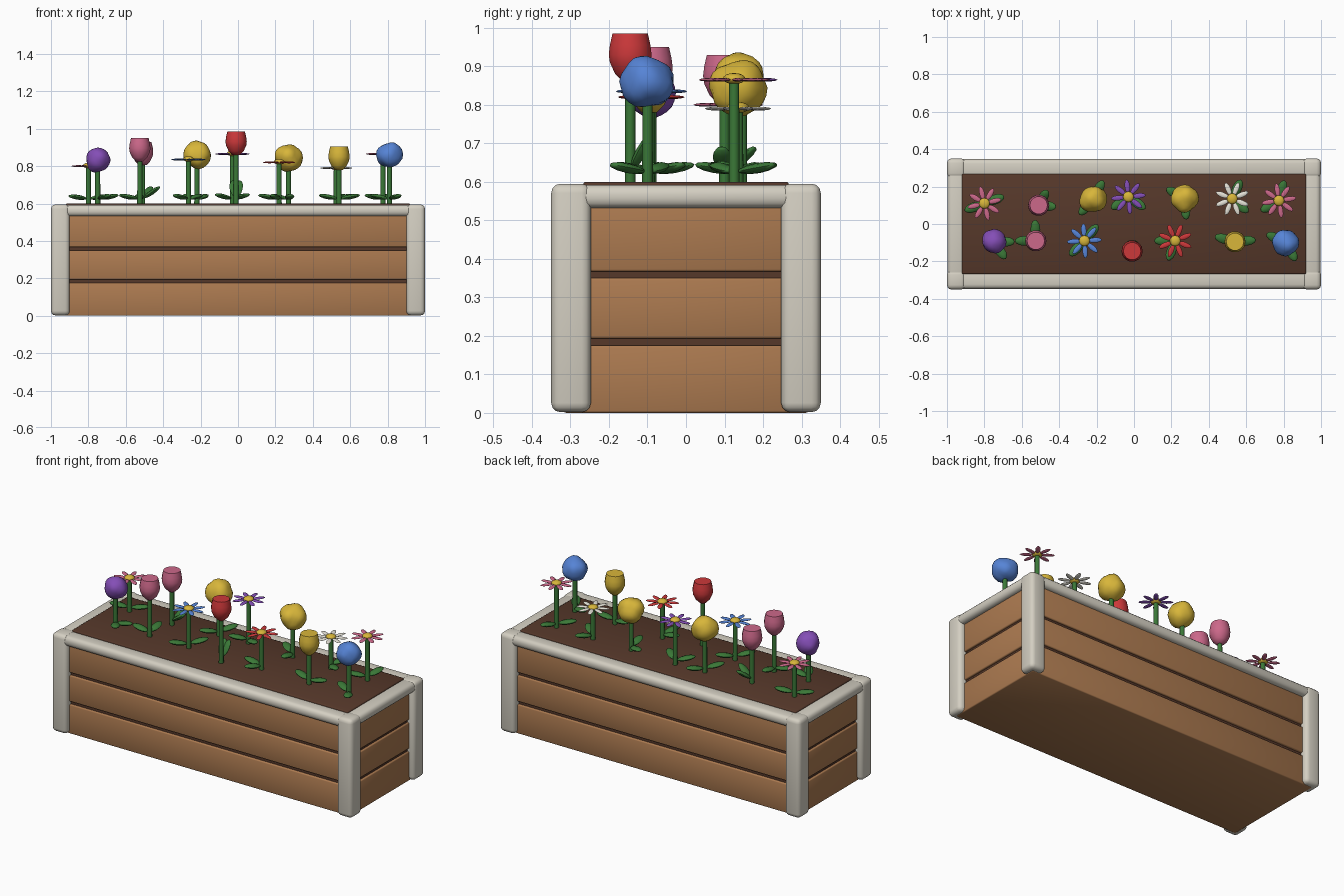
import bpy, bmesh, math, random
from mathutils import Matrix, Vector

cube = bpy.data.objects.get("Cube")
if cube:
    bpy.data.objects.remove(cube, do_unlink=True)
random.seed(4)


def material(name, rgb):
    """Flat material from an 8-bit display colour, stored linear."""
    lin = [((c / 255 + 0.055) / 1.055) ** 2.4 for c in rgb]
    m = bpy.data.materials.new(name)
    m.use_nodes = True
    m.diffuse_color = (*lin, 1)
    m.node_tree.nodes["Principled BSDF"].inputs["Base Color"].default_value = (*lin, 1)
    return m


MATS = {
    "stone": material("pale stone", (212, 207, 194)),
    "wood": material("warm wood", (172, 122, 80)),
    "soil": material("dark brown", (86, 56, 42)),
    "green": material("leaf green", (58, 120, 55)),
    "pink": material("pink", (204, 104, 138)),
    "red": material("red", (204, 56, 58)),
    "yellow": material("yellow", (216, 182, 58)),
    "blue": material("blue", (86, 132, 214)),
    "purple": material("purple", (132, 78, 182)),
    "white": material("white", (232, 229, 218)),
}


def finish(bm, name, colour, angle=50):
    bmesh.ops.recalc_face_normals(bm, faces=bm.faces)
    mesh = bpy.data.meshes.new(name)
    bm.to_mesh(mesh)
    bm.free()
    mesh.materials.append(MATS[colour])
    ob = bpy.data.objects.new(name, mesh)
    bpy.context.collection.objects.link(ob)
    bpy.ops.object.select_all(action='DESELECT')
    ob.select_set(True)
    bpy.context.view_layer.objects.active = ob
    bpy.ops.object.shade_smooth_by_angle(angle=math.radians(angle))
    return ob


def box(name, lo, hi, colour, bevel, segments=3):
    lo, hi = Vector(lo), Vector(hi)
    bm = bmesh.new()
    bmesh.ops.create_cube(bm, size=1, matrix=Matrix.Translation((lo + hi) / 2)
                          @ Matrix.Diagonal((*(hi - lo), 1)))
    if bevel:
        bmesh.ops.bevel(bm, geom=bm.edges[:], offset=bevel, segments=segments,
                        profile=0.5, affect='EDGES')
    return finish(bm, name, colour)


def lathe(name, profile, origin, colour, sides=12):
    """Closed solid of revolution from (radius, height) pairs."""
    bm = bmesh.new()
    rings = []
    for r, h in profile:
        rings.append([bm.verts.new(Vector(origin) + Vector((
            r * math.cos(math.tau * i / sides), r * math.sin(math.tau * i / sides), h)))
            for i in range(sides)])
    for a, b in zip(rings, rings[1:]):
        for i in range(sides):
            j = (i + 1) % sides
            bm.faces.new((a[i], a[j], b[j], b[i]))
    bm.faces.new(rings[0])
    bm.faces.new(rings[-1])
    return finish(bm, name, colour)


def blade(bm, origin, heading, tilt, reach, size):
    """Pointed flattened ellipsoid, centred a given reach from the origin."""
    m = (Matrix.Translation(origin) @ Matrix.Rotation(heading, 4, 'Z')
         @ Matrix.Rotation(-tilt, 4, 'Y') @ Matrix.Translation((reach, 0, 0))
         @ Matrix.Diagonal((*size, 1)) @ Matrix.Rotation(math.pi / 2, 4, 'Y'))
    bmesh.ops.create_uvsphere(bm, u_segments=8, v_segments=6, radius=1, matrix=m)


# Wooden box: dark core showing in the gaps between plank courses
box("inner_core", (-.955, -.305, .01), (.955, .305, .56), "soil", 0)
for n, (z0, z1) in enumerate([(0, .175), (.193, .35), (.367, .56)]):
    box(f"plank_course_{n + 1}", (-.967, -.317, z0), (.967, .317, z1), "wood", .006, 2)
box("soil_bed", (-.92, -.267, .5), (.92, .267, .6), "soil", .006, 2)

# Corner posts and top rails
for sx in (-1, 1):
    for sy in (-1, 1):
        x, y = sorted((sx, sx * .9)), sorted((sy * .35, sy * .247))
        box("corner_post", (x[0], y[0], .002), (x[1], y[1], .595), "stone", .024)
for s in (-1, 1):
    y = sorted((s * .347, s * .25))
    box("long_rail", (-.95, y[0], .532), (.95, y[1], .592), "stone", .024)
    x = sorted((s * .997, s * .9))
    box("end_rail", (x[0], -.3, .532), (x[1], .3, .592), "stone", .024)


def stem(x, y, top):
    lathe("stem", [(.014, .585), (.013, top)], (x, y, 0), "green", 8)


def leaves(x, y, headings, tilt):
    bm = bmesh.new()
    for h in headings:
        blade(bm, (x, y, .625), math.radians(h), math.radians(tilt),
              .062, (.052, .026, .013))
    finish(bm, "leaves", "green", 60)


def daisy(x, y, z, colour):
    stem(x, y, z)
    bm = bmesh.new()
    turn = random.random()
    for i in range(8):
        blade(bm, (x, y, z), turn + math.tau * i / 8, 0, .056, (.037, .014, .005))
    finish(bm, "daisy_petals", colour, 60)
    bm = bmesh.new()
    bmesh.ops.create_uvsphere(bm, u_segments=12, v_segments=8, radius=.029,
                              matrix=Matrix.Translation((x, y, z + .003))
                              @ Matrix.Diagonal((1, 1, .5, 1)))
    finish(bm, "daisy_centre", "yellow", 60)


def tulip(x, y, z, colour):
    """z is the rim height."""
    stem(x, y, z - .11)
    lathe("tulip_cup", [(.02, -.125), (.04, -.105), (.054, -.075), (.057, -.055),
                        (.054, -.03), (.047, 0)], (x, y, z), colour, 14)


def pompom(x, y, z, colour, radius):
    stem(x, y, z)
    bm = bmesh.new()
    bmesh.ops.create_icosphere(bm, subdivisions=3, radius=radius)
    lobes = [Vector([random.gauss(0, 1) for _ in range(3)]).normalized()
             for _ in range(16)]
    for v in bm.verts:
        near = max(v.co.normalized().dot(d) for d in lobes)
        v.co *= 1.05 - .6 * (1 - max(near, .75))
    bmesh.ops.translate(bm, verts=bm.verts, vec=(x, y, z))
    finish(bm, "pompom_bloom", colour, 60)


# Flowers: x, y, head height, colour, leaf headings, leaf tilt
for x, y, z, c, heads, tilt in [
        (-.80, .11, .80, "pink", (20, 200), 8),
        (-.03, .145, .865, "purple", (-35, 215), 12),
        (.525, .135, .79, "white", (65, -40), 10),
        (.775, .125, .865, "pink", (75, 210), 10),
        (-.265, -.09, .835, "blue", (50, 225), 10),
        (.22, -.09, .82, "red", (180, 250), 10)]:
    daisy(x, y, z, c)
    leaves(x, y, heads, tilt)
for x, y, z, c, heads, tilt in [
        (-.51, .10, .93, "pink", (60, -5), 35),
        (-.525, -.09, .95, "pink", (180, 92), 10),
        (-.01, -.145, .985, "red", (70, 108), 60),
        (.54, -.095, .905, "yellow", (165, 5), 10)]:
    tulip(x, y, z, c)
    leaves(x, y, heads, tilt)
for x, y, z, c, heads, tilt, r in [
        (-.22, .135, .86, "yellow", (60, 230), 10, .074),
        (.27, .135, .845, "yellow", (-85, 150), 10, .074),
        (-.75, -.095, .83, "purple", (-55, 0), 10, .066),
        (.81, -.10, .86, "blue", (155, -60), 10, .07)]:
    pompom(x, y, z, c, r)
    leaves(x, y, heads, tilt)
